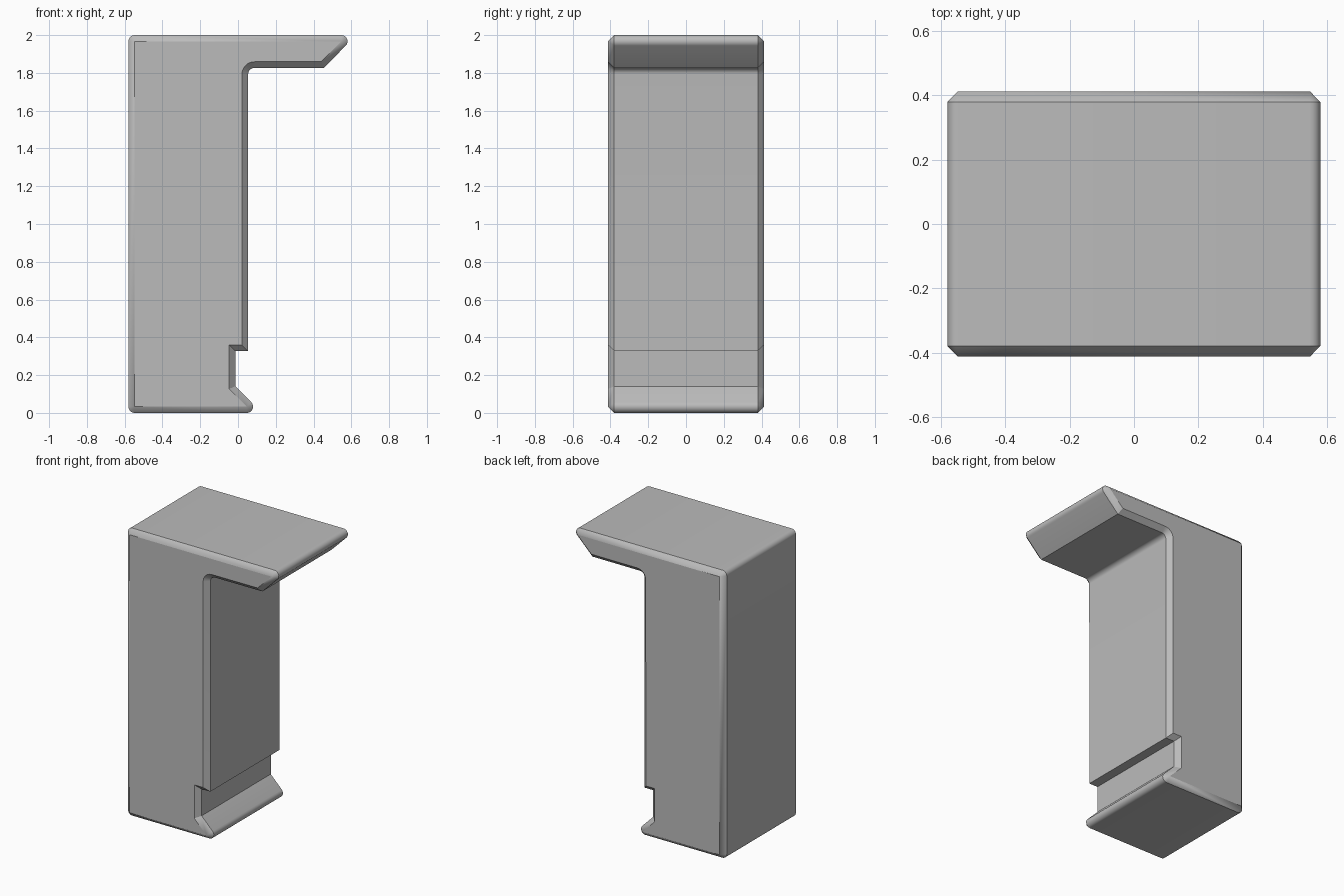
import bpy
import bmesh
from math import cos, sin, radians

if "Cube" in bpy.data.objects:
    bpy.data.objects.remove(bpy.data.objects["Cube"], do_unlink=True)

EDGE = 0.033      # chamfer and rounding size
HALF = 0.413      # half depth
STEPS = 8


def arc(centre, inner_r, outer_r, start, end):
    """Matching (cap point, side point) pairs around a rounded corner."""
    pairs = []
    for i in range(STEPS + 1):
        a = radians(start + (end - start) * i / STEPS)
        pairs.append([(centre[0] + r * cos(a), centre[1] + r * sin(a))
                      for r in (inner_r, outer_r)])
    return pairs


# Side profile as pairs: cap outline inset by the chamfer, and full outline
low, high, left = EDGE, 2 - EDGE, EDGE - 0.58
profile = (
    arc((left, low), 0, EDGE, 180, 270)                      # bottom corner
    + arc((0.047, low), 0, EDGE, 270, 405)                   # lower lip
    + [[(-0.047, 0.127), (-0.014, 0.141)],                   # clip notch
       [(-0.047, 0.360), (-0.014, 0.327)],
       [(0.020, 0.360), (0.053, 0.327)]]
    + arc((0.087, 1.793), 2 * EDGE, EDGE, 180, 90)           # inner fillet
    + [[(0.440, 1.860), (0.454, 1.827)]]                     # hook underside
    + arc((0.547, high), 0, EDGE, -45, 90)                   # hook tip
    + arc((left, high), 0, EDGE, 90, 180)                    # top corner
)

# Loft cap, side, side, cap
bm = bmesh.new()
rings = []
for y, which in ((-HALF, 0), (EDGE - HALF, 1), (HALF - EDGE, 1), (HALF, 0)):
    rings.append([bm.verts.new((p[which][0], y, p[which][1])) for p in profile])
for a, b in zip(rings, rings[1:]):
    for i in range(len(profile)):
        j = (i + 1) % len(profile)
        bm.faces.new((a[i], a[j], b[j], b[i]))
bm.faces.new(rings[0])
bm.faces.new(rings[-1][::-1])
bmesh.ops.remove_doubles(bm, verts=bm.verts, dist=0.0005)
bmesh.ops.recalc_face_normals(bm, faces=bm.faces)

mesh = bpy.data.meshes.new("hooked_bracket")
bm.to_mesh(mesh)
bm.free()
bracket = bpy.data.objects.new("hooked_bracket", mesh)
bpy.context.collection.objects.link(bracket)

# Plain grey material
grey = bpy.data.materials.new("plain_grey")
grey.use_nodes = True
colour = (0.5, 0.5, 0.5, 1)
grey.diffuse_color = colour
grey.node_tree.nodes["Principled BSDF"].inputs["Base Color"].default_value = colour
mesh.materials.append(grey)

# Smooth the rounded corners, keep the edges sharp
bpy.ops.object.select_all(action='DESELECT')
bracket.select_set(True)
bpy.context.view_layer.objects.active = bracket
bpy.ops.object.shade_smooth_by_angle(angle=radians(30))
